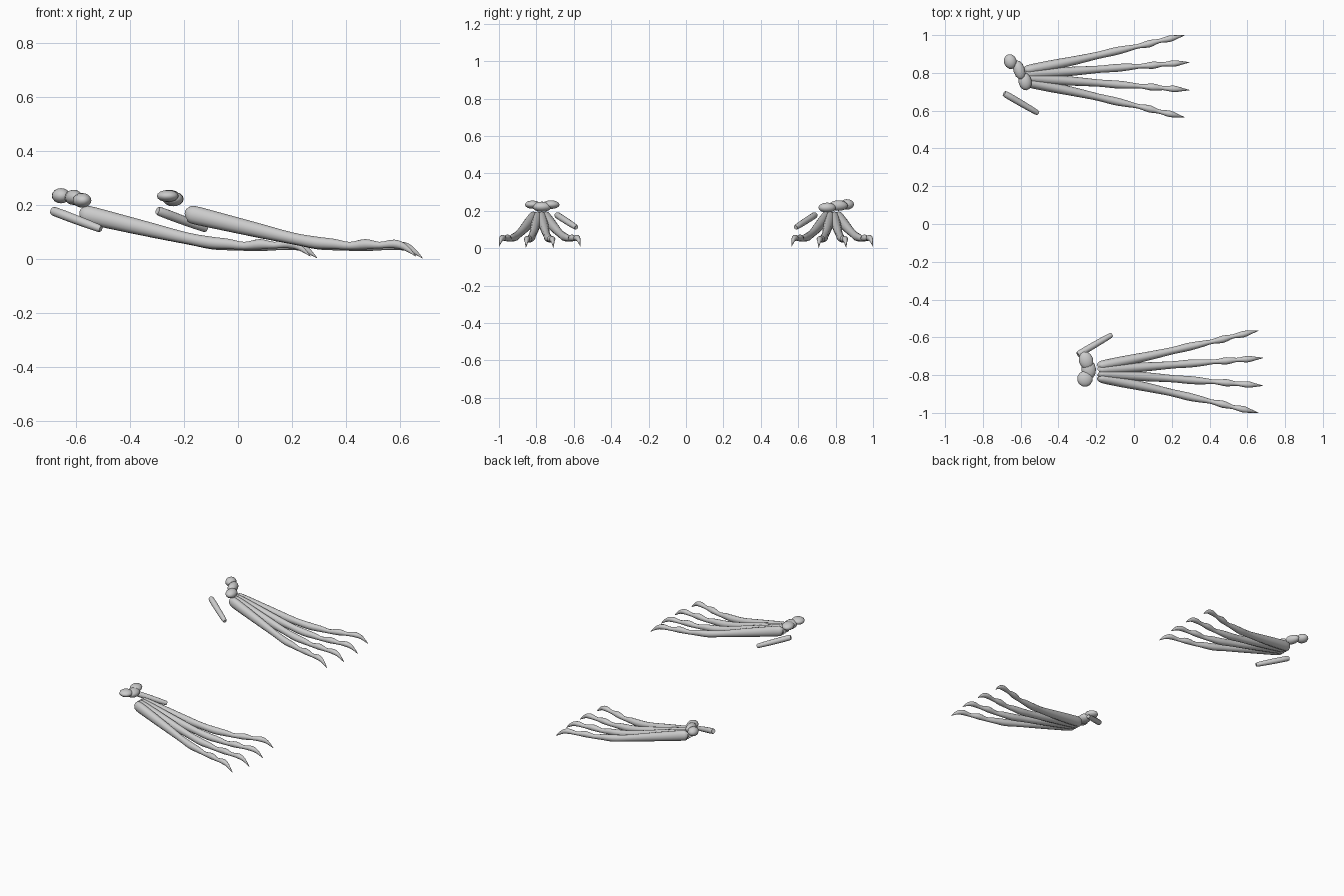
import bpy, bmesh, math
from mathutils import Vector

if "Cube" in bpy.data.objects:
    bpy.data.objects.remove(bpy.data.objects["Cube"])


def spline(rows, steps):
    """Catmull-Rom through rows of (x, y, z, width, height)."""
    out = []
    n = len(rows)
    for i in range(n - 1):
        p = [rows[max(0, min(n - 1, i + k))] for k in (-1, 0, 1, 2)]
        for s in range(steps):
            t = s / steps
            out.append([0.5 * (2 * b + (c - a) * t + (2 * a - 5 * b + 4 * c - d) * t * t
                               + (3 * b - a - 3 * c + d) * t ** 3) for a, b, c, d in zip(*p)])
    out.append(list(rows[-1]))
    return out


def loft(name, rows, side, dx, steps=3, sides=12):
    rows = [(x + dx, y * side, z, w, h) for x, y, z, w, h in spline(rows, steps)]
    pts = [Vector(r[:3]) for r in rows]
    bm = bmesh.new()
    rings = []
    for i, r in enumerate(rows):
        tan = (pts[min(i + 1, len(pts) - 1)] - pts[max(i - 1, 0)]).normalized()
        across = Vector((0, 0, 1)).cross(tan).normalized()
        up = tan.cross(across)
        rings.append([bm.verts.new(pts[i] + across * r[3] * math.cos(a) + up * r[4] * math.sin(a))
                      for a in (2 * math.pi * k / sides for k in range(sides))])
    for a, b in zip(rings, rings[1:]):
        for k in range(sides):
            j = (k + 1) % sides
            bm.faces.new((a[k], a[j], b[j], b[k]))
    bm.faces.new(rings[0])
    bm.faces.new(rings[-1])
    finish(name, bm)


def finish(name, bm):
    bmesh.ops.recalc_face_normals(bm, faces=bm.faces)
    me = bpy.data.meshes.new(name)
    bm.to_mesh(me)
    bm.free()
    ob = bpy.data.objects.new(name, me)
    bpy.context.collection.objects.link(ob)
    bpy.ops.object.select_all(action='DESELECT')
    ob.select_set(True)
    bpy.context.view_layer.objects.active = ob
    bpy.ops.object.shade_smooth_by_angle(angle=math.radians(50))
    return ob


def pebble(name, loc, size, turn):
    bm = bmesh.new()
    bmesh.ops.create_uvsphere(bm, u_segments=12, v_segments=8, radius=1)
    ob = finish(name, bm)
    ob.location, ob.scale, ob.rotation_euler = loc, size, (0, 0, turn)


# Toe profile: x, fraction of sideways spread, z, half width, half height
TOE = [
    (-0.572, 0.00, 0.167, 0.016, 0.022),
    (-0.558, 0.02, 0.164, 0.025, 0.033),
    (-0.45, 0.13, 0.138, 0.027, 0.031),
    (-0.30, 0.29, 0.102, 0.023, 0.026),
    (-0.18, 0.43, 0.074, 0.019, 0.021),
    (-0.09, 0.54, 0.057, 0.021, 0.022),
    (-0.02, 0.62, 0.051, 0.017, 0.019),
    (0.04, 0.69, 0.044, 0.012, 0.014),
    (0.10, 0.76, 0.049, 0.019, 0.019),
    (0.155, 0.84, 0.045, 0.011, 0.012),
    (0.21, 0.90, 0.049, 0.017, 0.016),
    (0.25, 0.95, 0.037, 0.010, 0.012),
    (0.293, 1.00, 0.003, 0.001, 0.001),
]


def foot(label, side, dx):
    # Four long toes fanning from the ankle, each ending in a claw
    for i, (root, tip, short) in enumerate([(0.752, 0.565, 0.025), (0.773, 0.709, 0),
                                            (0.792, 0.856, 0), (0.813, 0.999, 0.025)]):
        rows = [(x - short * f, root + (tip - root) * f, z + 0.3 * short * f, w, h)
                for x, f, z, w, h in TOE]
        loft(f"{label}_toe_{i + 1}", rows, side, dx)
    # Loose splint bone
    a, b = Vector((-0.685, 0.69, 0.178)), Vector((-0.51, 0.588, 0.112))
    rows = []
    for t, r in [(0, 0.010), (0.03, 0.017), (0.5, 0.017), (0.97, 0.014), (1, 0.008)]:
        rows.append((*a.lerp(b, t), r, r))
    loft(f"{label}_splint_bone", rows, side, dx, steps=2)


foot("rear_foot", 1, 0.0)
foot("fore_foot", -1, 0.39)

# Ankle bones, arranged differently on each foot
pebble("rear_ankle_outer", (-0.655, 0.860, 0.234), (0.034, 0.040, 0.028), 0.3)
pebble("rear_ankle_middle", (-0.608, 0.815, 0.228), (0.031, 0.053, 0.028), 0.3)
pebble("rear_ankle_inner", (-0.577, 0.755, 0.217), (0.035, 0.048, 0.027), 0.2)
pebble("fore_ankle_outer", (-0.260, -0.820, 0.233), (0.041, 0.042, 0.022), 0.2)
pebble("fore_ankle_middle", (-0.240, -0.770, 0.222), (0.039, 0.052, 0.027), 0.1)
pebble("fore_ankle_inner", (-0.254, -0.722, 0.233), (0.038, 0.048, 0.023), 0.3)
